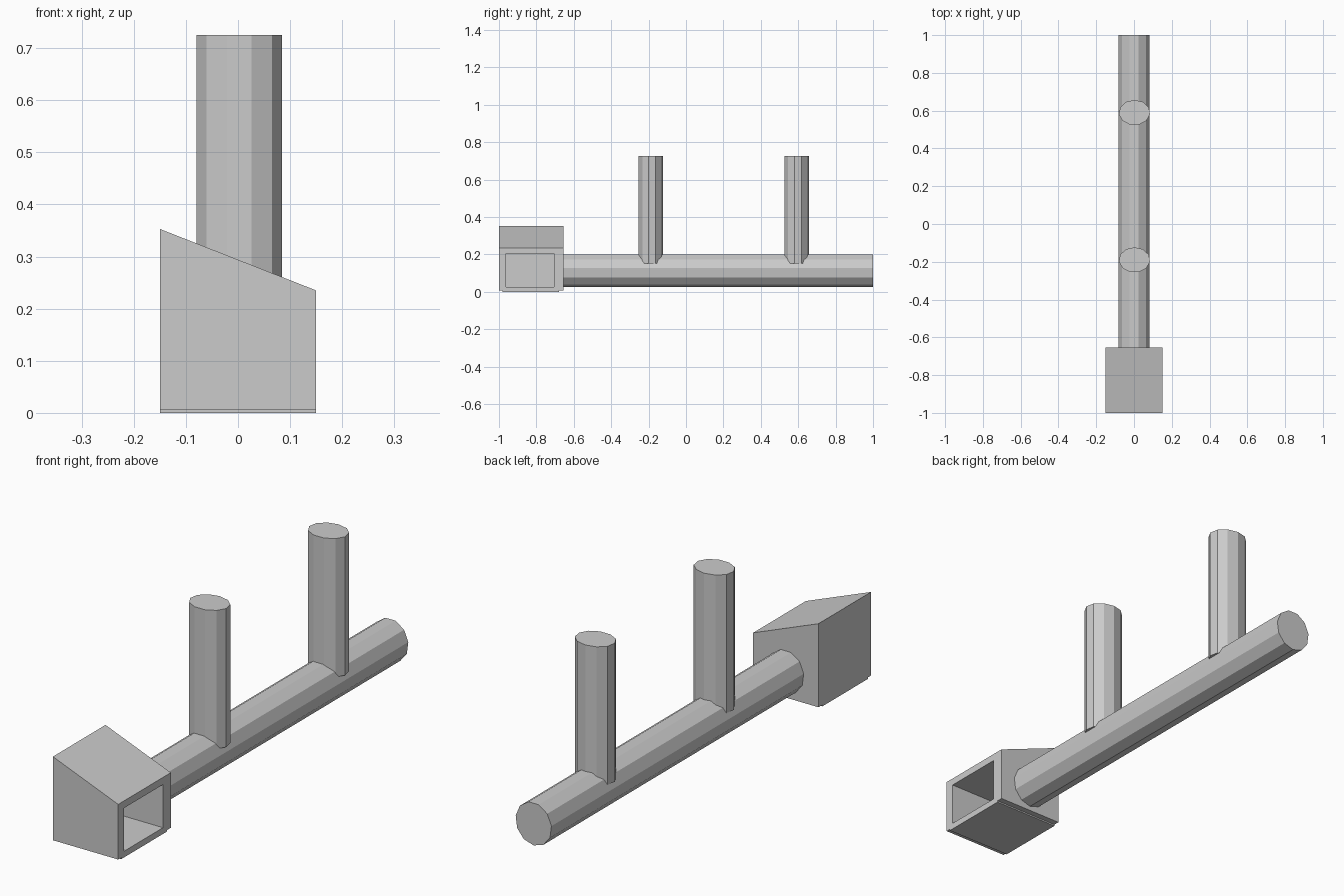
import bpy, bmesh
from math import pi, sin, cos
from mathutils import Vector

if "Cube" in bpy.data.objects:
    bpy.data.objects.remove(bpy.data.objects["Cube"])

SIDES = 11


def prism(name, ring, offset):
    """Solid made by extruding a closed ring of points along an offset."""
    bm = bmesh.new()
    face = bm.faces.new([bm.verts.new(p) for p in ring])
    ext = bmesh.ops.extrude_face_region(bm, geom=[face], use_keep_orig=True)
    moved = [v for v in ext["geom"] if isinstance(v, bmesh.types.BMVert)]
    bmesh.ops.translate(bm, verts=moved, vec=Vector(offset))
    bmesh.ops.recalc_face_normals(bm, faces=bm.faces)
    mesh = bpy.data.meshes.new(name)
    bm.to_mesh(mesh)
    bm.free()
    obj = bpy.data.objects.new(name, mesh)
    bpy.context.collection.objects.link(obj)
    return obj


def box(name, lo, hi):
    ring = [(lo[0], lo[1], lo[2]), (hi[0], lo[1], lo[2]),
            (hi[0], hi[1], lo[2]), (lo[0], hi[1], lo[2])]
    return prism(name, ring, (0, 0, hi[2] - lo[2]))


# angles with one corner pointing along the second axis
angles = [pi / 2 + 2 * pi * i / SIDES for i in range(SIDES)]

# long horizontal pipe, corner down and flat side up
prism("main_pipe", [(0.083 * cos(a), -0.68, 0.114 - 0.0893 * sin(a)) for a in angles],
      (0, 1.68, 0))

# two upright posts resting in the pipe
for name, y in (("front_post", -0.19), ("rear_post", 0.59)):
    prism(name, [(0.0025 + 0.083 * cos(a), y + 0.067 * sin(a), 0.15) for a in angles],
          (0, 0, 0.575))

# hollow head with a sloping roof, open on the right
head = prism("head_housing",
             [(-0.15, -1, 0.006), (0.15, -1, 0.006), (0.15, -1, 0.235), (-0.15, -1, 0.353)],
             (0, 0.345, 0))
cutter = box("head_opening_cutter", (-0.13, -0.963, 0.026), (0.2, -0.706, 0.205))
cutter.hide_render = True
cutter.hide_set(True)
cut = head.modifiers.new("opening", "BOOLEAN")
cut.operation = "DIFFERENCE"
cut.solver = "EXACT"
cut.object = cutter

# thin plate under the head
box("base_plate", (-0.15, -0.98, 0), (0.15, -0.68, 0.006))
